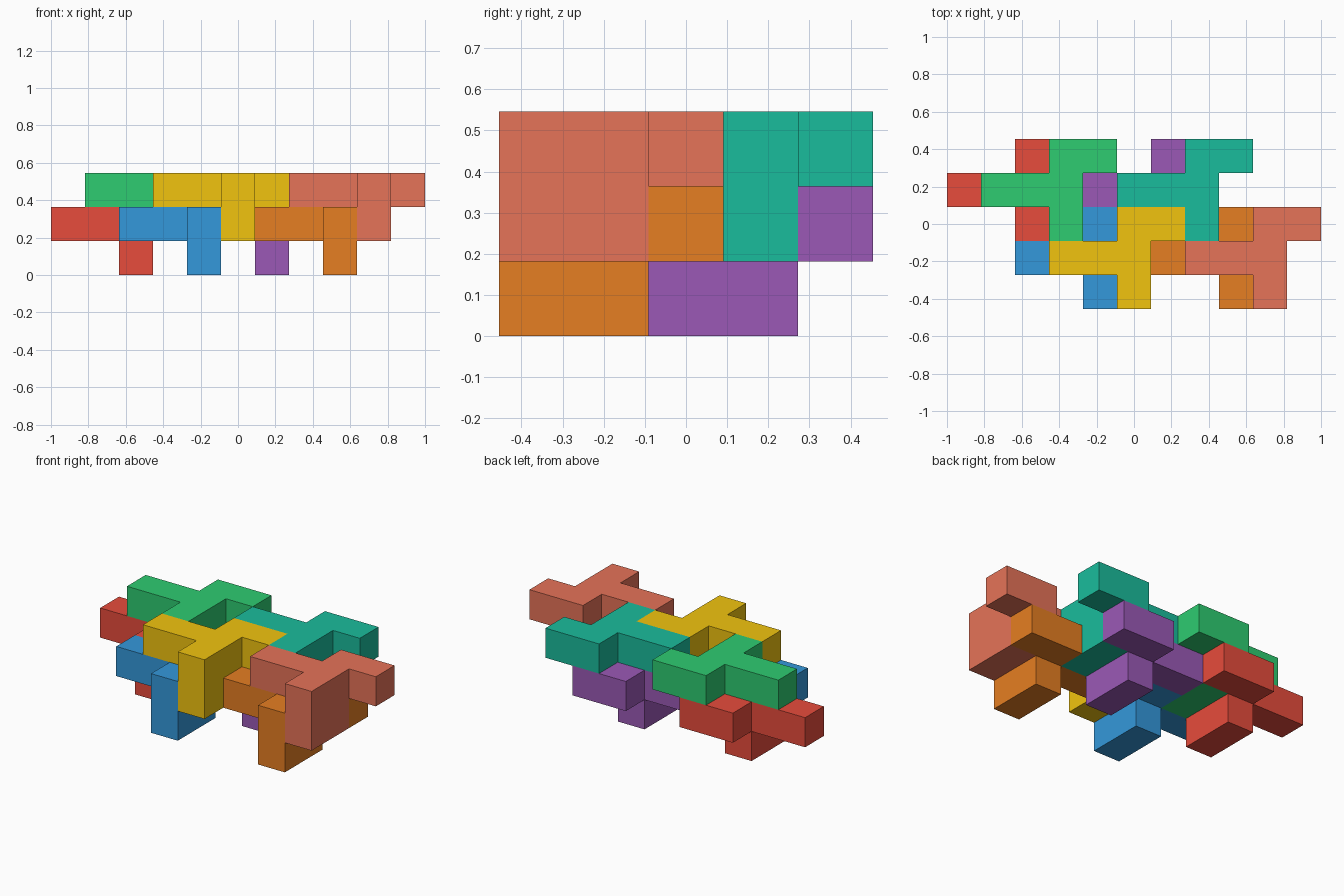
import bpy, bmesh
from mathutils import Vector

if "Cube" in bpy.data.objects:
    bpy.data.objects.remove(bpy.data.objects["Cube"])

U = 2 / 11  # cell size: the model is 11 x 5 x 3 cells

# One interlocking tile: flat six-cell top plus a two-cell leg beneath it
TILE = [(0, 1, 1), (1, 1, 1), (2, 1, 1), (2, 0, 1), (2, 2, 1), (3, 2, 1),
        (2, 0, 0), (2, 1, 0)]
SIDES = [((1, 0, 0), (0, 1, 0), (0, 0, 1)), ((0, 1, 0), (0, 0, 1), (1, 0, 0)),
         ((0, 0, 1), (1, 0, 0), (0, 1, 0))]


def srgb(h):
    c = [int(h[i:i + 2], 16) / 255 for i in (0, 2, 4)]
    return [((v + 0.055) / 1.055) ** 2.4 if v > 0.04 else v / 12.92 for v in c] + [1]


def add_tile(name, offset, colour):
    bm = bmesh.new()
    # Outer faces only: skip any side shared by two cells
    for cell in TILE:
        for n, a, b in SIDES:
            for s in (1, -1):
                if tuple(c + s * d for c, d in zip(cell, n)) in TILE:
                    continue
                n_, a_, b_ = Vector(n) * s, Vector(a), Vector(b) * s
                mid = Vector(cell) + Vector((0.5, 0.5, 0.5)) + n_ / 2
                pts = [mid + (a_ * p + b_ * q) / 2
                       for p, q in ((-1, -1), (1, -1), (1, 1), (-1, 1))]
                bm.faces.new([bm.verts.new((p + Vector(offset) - Vector((5.5, 2.5, 0))) * U)
                              for p in pts])
    bmesh.ops.remove_doubles(bm, verts=bm.verts, dist=0.001)
    bmesh.ops.dissolve_limit(bm, angle_limit=0.01, verts=bm.verts, edges=bm.edges)
    bmesh.ops.recalc_face_normals(bm, faces=bm.faces)
    me = bpy.data.meshes.new(name)
    bm.to_mesh(me)
    bm.free()
    mat = bpy.data.materials.new(name + "_paint")
    mat.diffuse_color = srgb(colour)
    mat.use_nodes = True
    mat.node_tree.nodes["Principled BSDF"].inputs["Base Color"].default_value = mat.diffuse_color
    me.materials.append(mat)
    bpy.context.collection.objects.link(bpy.data.objects.new(name, me))


# Lower layer of tiles, and an upper layer shifted one cell right and up
LOWER = [("red", (0, 2, 0), "E74C3C"), ("blue", (2, 0, 0), "3498DB"),
         ("purple", (4, 2, 0), "9B59B6"), ("orange", (6, 0, 0), "E67E22")]
UPPER = [("green", (1, 2, 1), "2ECC71"), ("yellow", (3, 0, 1), "F1C40F"),
         ("teal", (5, 2, 1), "1ABC9C"), ("salmon", (7, 0, 1), "E67358")]
for layer, tiles in (("lower", LOWER), ("upper", UPPER)):
    for colour_name, offset, colour in tiles:
        add_tile(f"{layer}_tile_{colour_name}", offset, colour)
